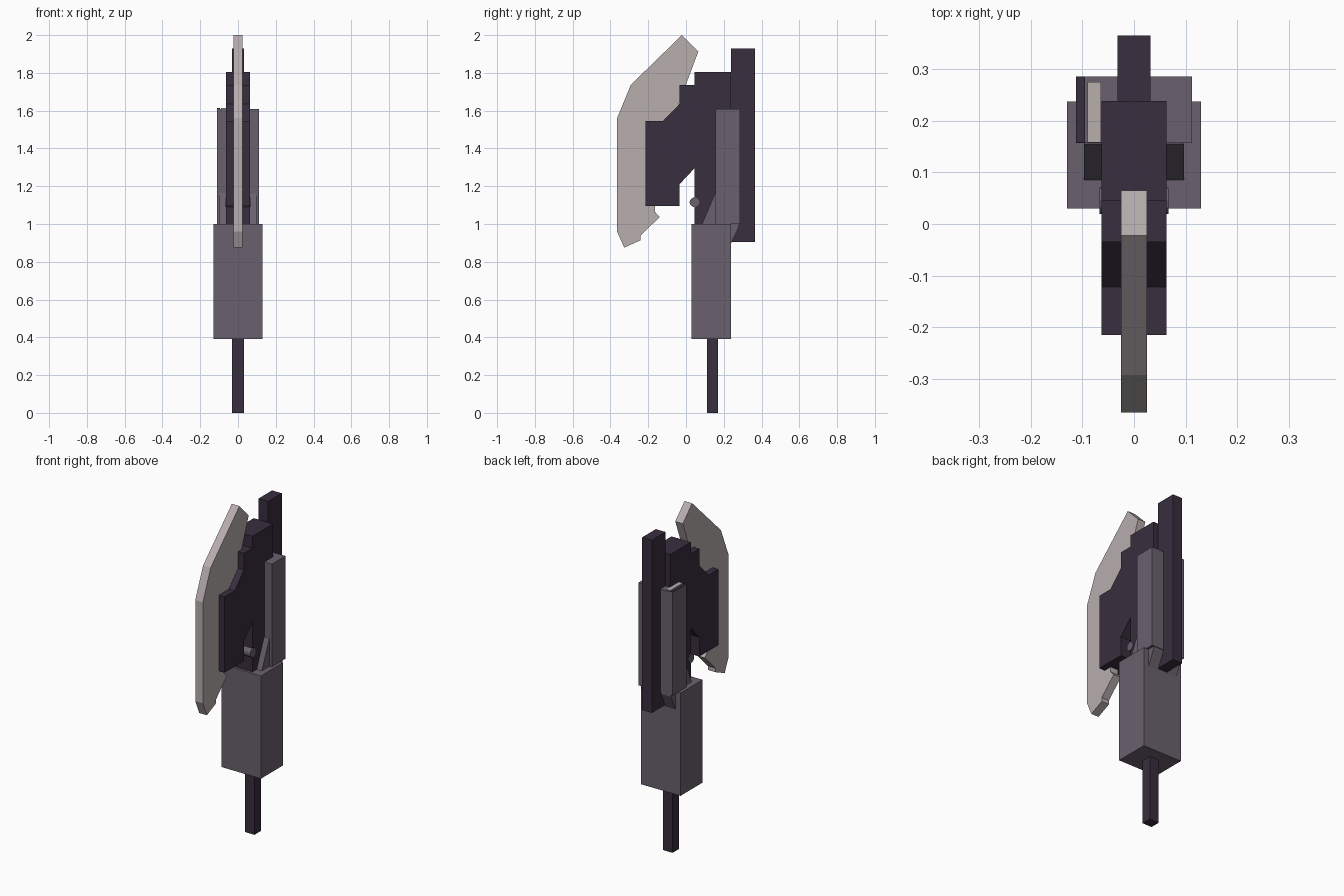
import bpy, bmesh

if "Cube" in bpy.data.objects:
    bpy.data.objects.remove(bpy.data.objects["Cube"])


def lin(c):
    c /= 255
    return c / 12.92 if c <= 0.04045 else ((c + 0.055) / 1.055) ** 2.4


def material(name, r, g, b):
    m = bpy.data.materials.new(name)
    m.diffuse_color = (lin(r), lin(g), lin(b), 1)
    m.use_nodes = True
    m.node_tree.nodes["Principled BSDF"].inputs["Base Color"].default_value = m.diffuse_color
    return m


DARK = material("dark purple", 56, 46, 62)
GREY = material("purple grey", 106, 97, 110)
PALE = material("pale blade", 184, 173, 174)


def extrude(name, profile, x0, x1, mat):
    """Side profile of (y, z) points, extruded from x0 to x1."""
    bm = bmesh.new()
    face = bm.faces.new([bm.verts.new((x0, y, z)) for y, z in profile])
    ext = bmesh.ops.extrude_face_region(bm, geom=[face])
    verts = [v for v in ext["geom"] if isinstance(v, bmesh.types.BMVert)]
    bmesh.ops.translate(bm, verts=verts, vec=(x1 - x0, 0, 0))
    bmesh.ops.recalc_face_normals(bm, faces=bm.faces[:])
    me = bpy.data.meshes.new(name)
    bm.to_mesh(me)
    bm.free()
    me.materials.append(mat)
    ob = bpy.data.objects.new(name, me)
    bpy.context.collection.objects.link(ob)
    return ob


def box(name, x0, x1, y0, y1, z0, z1, mat):
    return extrude(name, [(y0, z0), (y1, z0), (y1, z1), (y0, z1)], x0, x1, mat)


# Handle: thin rod, thick grip and tall rear spine
box("handle_rod", -0.031, 0.031, 0.11, 0.17, 0, 0.39, DARK)
box("grip_block", -0.13, 0.13, 0.03, 0.237, 0.39, 1.0, GREY)
box("rear_spine", -0.032, 0.032, 0.237, 0.365, 0.905, 1.93, DARK)

# Stepped head holding the blade
extrude("head_body", [
    (-0.215, 1.095), (-0.035, 1.095), (-0.035, 1.21), (0.045, 1.295),
    (0.045, 1.0), (0.238, 1.0), (0.238, 1.805), (0.045, 1.805),
    (0.045, 1.735), (-0.035, 1.735), (-0.035, 1.635), (-0.122, 1.545),
    (-0.215, 1.545)], -0.063, 0.063, DARK)

# Curved axe blade
extrude("blade", [
    (-0.022, 2.0), (0.065, 1.912), (0.0, 1.74), (-0.05, 1.6),
    (-0.165, 1.45), (-0.165, 1.065), (-0.14, 1.037), (-0.24, 0.938),
    (-0.24, 0.914), (-0.327, 0.875), (-0.365, 0.96), (-0.365, 1.56),
    (-0.292, 1.737)], -0.025, 0.025, PALE)

# Side panels and the slanted braces that join them to the grip
for side, s in (("left", -1), ("right", 1)):
    box(side + "_panel", s * 0.03, s * 0.112, 0.157, 0.285, 1.0, 1.61, GREY)
    extrude(side + "_brace", [
        (0.085, 1.0), (0.155, 1.165), (0.28, 1.165), (0.28, 0.985),
        (0.235, 0.89), (0.1, 0.89)], s * 0.03, s * 0.097, GREY)

# Thin caps on top of the left panel
box("panel_cap_dark", -0.112, -0.095, 0.158, 0.285, 1.609, 1.613, DARK)
box("panel_cap_pale", -0.09, -0.064, 0.158, 0.275, 1.609, 1.613, PALE)

# Small pin through the head
bpy.ops.mesh.primitive_cylinder_add(vertices=12, radius=0.026, depth=0.134,
                                    location=(0, 0.045, 1.115),
                                    rotation=(0, 1.5708, 0))
pin = bpy.context.object
pin.name = "head_pin"
pin.data.materials.append(GREY)
